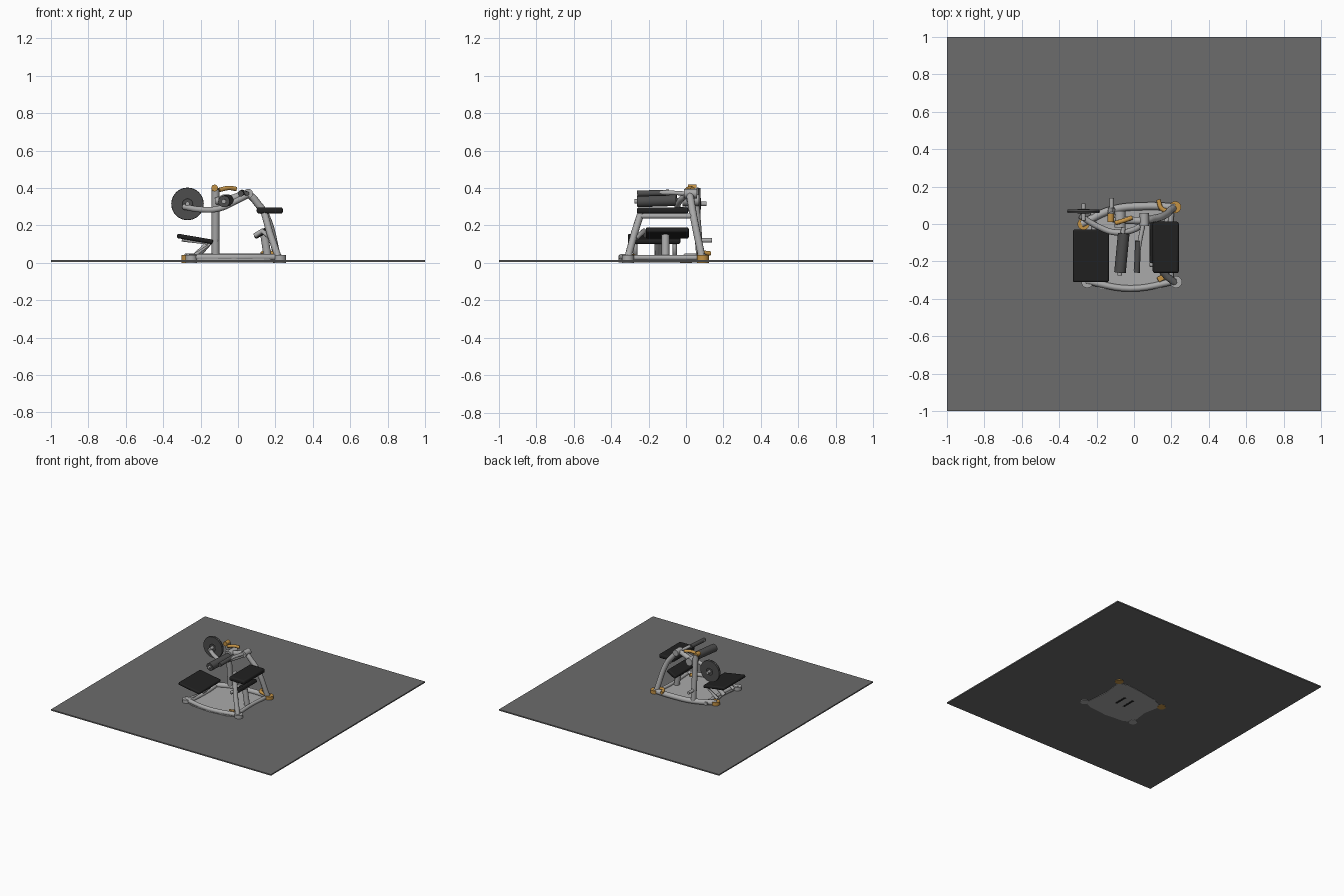
import bpy, bmesh, math
from mathutils import Vector

if "Cube" in bpy.data.objects:
    bpy.data.objects.remove(bpy.data.objects["Cube"])


def material(name, r, g, b):
    m = bpy.data.materials.new(name)
    m.diffuse_color = (r, g, b, 1)
    m.use_nodes = True
    m.node_tree.nodes["Principled BSDF"].inputs["Base Color"].default_value = m.diffuse_color
    return m


SILVER = material("silver paint", 0.40, 0.40, 0.40)
FLOOR = material("floor grey", 0.15, 0.15, 0.15)
BLACK = material("black vinyl", 0.015, 0.015, 0.015)
DARK = material("dark rubber", 0.075, 0.075, 0.075)
ORANGE = material("orange accent", 0.55, 0.29, 0.06)


def smooth(ob):
    bpy.ops.object.select_all(action='DESELECT')
    bpy.context.view_layer.objects.active = ob
    ob.select_set(True)
    bpy.ops.object.shade_smooth_by_angle(angle=math.radians(35))


def box(name, centre, size, mat, rot=(0, 0, 0), bevel=0.0):
    bpy.ops.mesh.primitive_cube_add(size=1, location=centre, rotation=rot)
    ob = bpy.context.object
    ob.name = name
    ob.scale = size
    bpy.ops.object.transform_apply(location=False, rotation=False, scale=True)
    ob.data.materials.append(mat)
    if bevel:
        mod = ob.modifiers.new("rounding", 'BEVEL')
        mod.width, mod.segments = bevel, 3
        smooth(ob)
    return ob


def rod(name, a, b, r, mat, sides=20):
    a, b = Vector(a), Vector(b)
    d = b - a
    bpy.ops.mesh.primitive_cylinder_add(vertices=sides, radius=r, depth=d.length,
                                        location=(a + b) / 2,
                                        rotation=d.to_track_quat('Z', 'Y').to_euler())
    ob = bpy.context.object
    ob.name = name
    ob.data.materials.append(mat)
    smooth(ob)
    return ob


def tube(name, pts, r, mat, curved=True):
    cu = bpy.data.curves.new(name, 'CURVE')
    cu.dimensions, cu.bevel_depth, cu.bevel_resolution = '3D', r, 3
    cu.use_fill_caps, cu.resolution_u = True, 6
    if curved:
        sp = cu.splines.new('BEZIER')
        sp.bezier_points.add(len(pts) - 1)
        for bp, p in zip(sp.bezier_points, pts):
            bp.co = p
            bp.handle_left_type = bp.handle_right_type = 'AUTO'
    else:
        sp = cu.splines.new('POLY')
        sp.points.add(len(pts) - 1)
        for bp, p in zip(sp.points, pts):
            bp.co = (*p, 1)
    cu.materials.append(mat)
    ob = bpy.data.objects.new(name, cu)
    bpy.context.collection.objects.link(ob)
    return ob


def extrude_outline(name, pts, z0, z1, mat):
    bm = bmesh.new()
    face = bm.faces.new([bm.verts.new((x, y, z0)) for x, y in pts])
    up = bmesh.ops.extrude_face_region(bm, geom=[face])["geom"]
    bmesh.ops.translate(bm, vec=(0, 0, z1 - z0),
                        verts=[v for v in up if isinstance(v, bmesh.types.BMVert)])
    bmesh.ops.recalc_face_normals(bm, faces=bm.faces)
    me = bpy.data.meshes.new(name)
    bm.to_mesh(me)
    bm.free()
    me.materials.append(mat)
    ob = bpy.data.objects.new(name, me)
    bpy.context.collection.objects.link(ob)
    return ob


# Floor slab and foot platform, flush underneath
box("floor", (0, 0, 0.010), (2, 2, 0.010), FLOOR)
extrude_outline("platform", [(-0.25, -0.31), (-0.18, -0.345), (-0.02, -0.36), (0.14, -0.345),
                             (0.21, -0.31), (0.19, -0.1), (0.21, 0.07), (0.12, 0.09),
                             (0.0, 0.075), (-0.16, 0.05), (-0.26, 0.0), (-0.23, -0.15)],
                0.002, 0.022, SILVER)
for i, x in enumerate((-0.045, 0.03)):
    box(f"platform_slot_{i}", (x, -0.12, 0.002), (0.018, 0.11, 0.003), BLACK)

# Base beams and feet
tube("front_base_beam", [(-0.26, -0.305, 0.03), (-0.02, -0.345, 0.03), (0.23, -0.305, 0.03)], 0.017, SILVER)
tube("rear_base_beam", [(-0.28, 0.0, 0.03), (-0.12, 0.075, 0.03), (0.06, 0.095, 0.03),
                        (0.22, 0.09, 0.03)], 0.021, SILVER)
for side, x in (("left", -0.22), ("right", 0.2)):
    tube(f"{side}_base_rail", [(x, -0.31, 0.028), (x * 0.95, -0.1, 0.028), (x, 0.06, 0.028)], 0.014, SILVER)
for name, x, y, m in (("front_left", -0.25, -0.31, SILVER), ("front_right", 0.225, -0.31, SILVER),
                      ("rear_left", -0.27, 0.0, ORANGE), ("rear_right", 0.22, 0.09, ORANGE)):
    rod(f"{name}_foot", (x, y, 0.0), (x, y, 0.042), 0.032, m)

# Main upright with orange cap
tube("upright", [(-0.12, 0.075, 0.03), (-0.12, 0.045, 0.4)], 0.021, SILVER, False)
rod("upright_cap", (-0.125, 0.01, 0.40), (-0.125, 0.055, 0.40), 0.018, ORANGE)
rod("storage_peg", (-0.12, 0.05, 0.12), (-0.12, 0.14, 0.12), 0.012, SILVER)

# Arched arm sweeping from the upright to the rear leg
tube("arched_arm", [(-0.12, 0.03, 0.33), (-0.03, 0.02, 0.345), (0.05, 0.02, 0.365),
                    (0.11, 0.03, 0.31), (0.15, 0.04, 0.25), (0.21, 0.085, 0.03)], 0.020, SILVER)
rod("arm_pivot", (0.055, -0.01, 0.37), (0.055, 0.06, 0.37), 0.025, SILVER)
rod("main_pivot", (-0.075, -0.02, 0.335), (-0.075, 0.07, 0.335), 0.030, SILVER)

# Front leg, seat and lower pad
tube("front_leg", [(0.215, -0.31, 0.03), (0.17, -0.275, 0.16), (0.14, -0.24, 0.27)], 0.019, SILVER, False)
tube("seat_support", [(0.15, -0.25, 0.25), (0.15, 0.03, 0.25)], 0.014, SILVER, False)
box("seat_pad", (0.17, -0.125, 0.28), (0.14, 0.275, 0.034), BLACK, (0, 0, 0), 0.012)
box("lower_pad", (0.125, -0.10, 0.16), (0.085, 0.23, 0.03), BLACK, (0, -0.5, 0), 0.010)
tube("lower_pad_bracket", [(0.09, -0.215, 0.145), (0.13, -0.225, 0.17), (0.18, -0.27, 0.13)], 0.014, SILVER, False)
tube("lower_pad_post", [(0.16, -0.11, 0.02), (0.14, -0.11, 0.15)], 0.022, SILVER, False)

# Back pad on its inclined support
box("back_pad", (-0.23, -0.17, 0.128), (0.195, 0.28, 0.024), BLACK, (0, 0.17, 0), 0.009)
tube("back_pad_leg", [(-0.24, -0.15, 0.025), (-0.19, -0.15, 0.07), (-0.155, -0.15, 0.11)], 0.018, SILVER, False)
for i, y in enumerate((-0.27, -0.06)):
    tube(f"back_pad_strut_{i}", [(-0.245, y, 0.03), (-0.15, y, 0.10), (-0.30, y, 0.125)], 0.012, SILVER, False)

# Weight arm, plate and sleeve
tube("weight_arm", [(-0.29, 0.045, 0.30), (-0.20, -0.01, 0.285), (-0.10, -0.045, 0.29),
                    (0.0, -0.03, 0.335), (0.05, 0.0, 0.36)], 0.016, SILVER)
rod("weight_sleeve", (-0.27, 0.02, 0.315), (-0.27, 0.11, 0.315), 0.012, SILVER)
rod("weight_plate", (-0.27, 0.058, 0.315), (-0.27, 0.078, 0.315), 0.085, DARK, 40)
for name, r, t in (("rim", 0.078, 0.009), ("hub", 0.028, 0.012)):
    bpy.ops.mesh.primitive_torus_add(major_radius=r, minor_radius=t, major_segments=40, minor_segments=8,
                                     location=(-0.27, 0.068, 0.315), rotation=(math.pi / 2, 0, 0))
    ring = bpy.context.object
    ring.name = f"weight_plate_{name}"
    ring.data.materials.append(DARK)
    smooth(ring)

# Hip roller hung on a boom in front of the pivot
rod("hip_roller", (-0.075, -0.26, 0.328), (-0.055, -0.05, 0.335), 0.031, DARK)
rod("roller_axle", (-0.076, -0.275, 0.328), (-0.055, 0.02, 0.335), 0.012, SILVER)
tube("roller_boom", [(0.05, 0.0, 0.37), (0.03, -0.10, 0.375), (0.01, -0.25, 0.37)], 0.012, SILVER)
rod("boom_grip", (0.015, -0.26, 0.37), (0.022, -0.09, 0.375), 0.016, DARK)

# Orange handles
tube("top_handle", [(-0.10, 0.005, 0.39), (-0.05, 0.02, 0.40), (-0.01, 0.035, 0.395)], 0.012, ORANGE)
tube("rear_handle", [(0.13, 0.13, 0.05), (0.15, 0.08, 0.055), (0.20, 0.07, 0.05)], 0.012, ORANGE)
box("front_accent", (0.145, -0.29, 0.035), (0.04, 0.03, 0.022), ORANGE, (0, 0, 0.5), 0.006)
